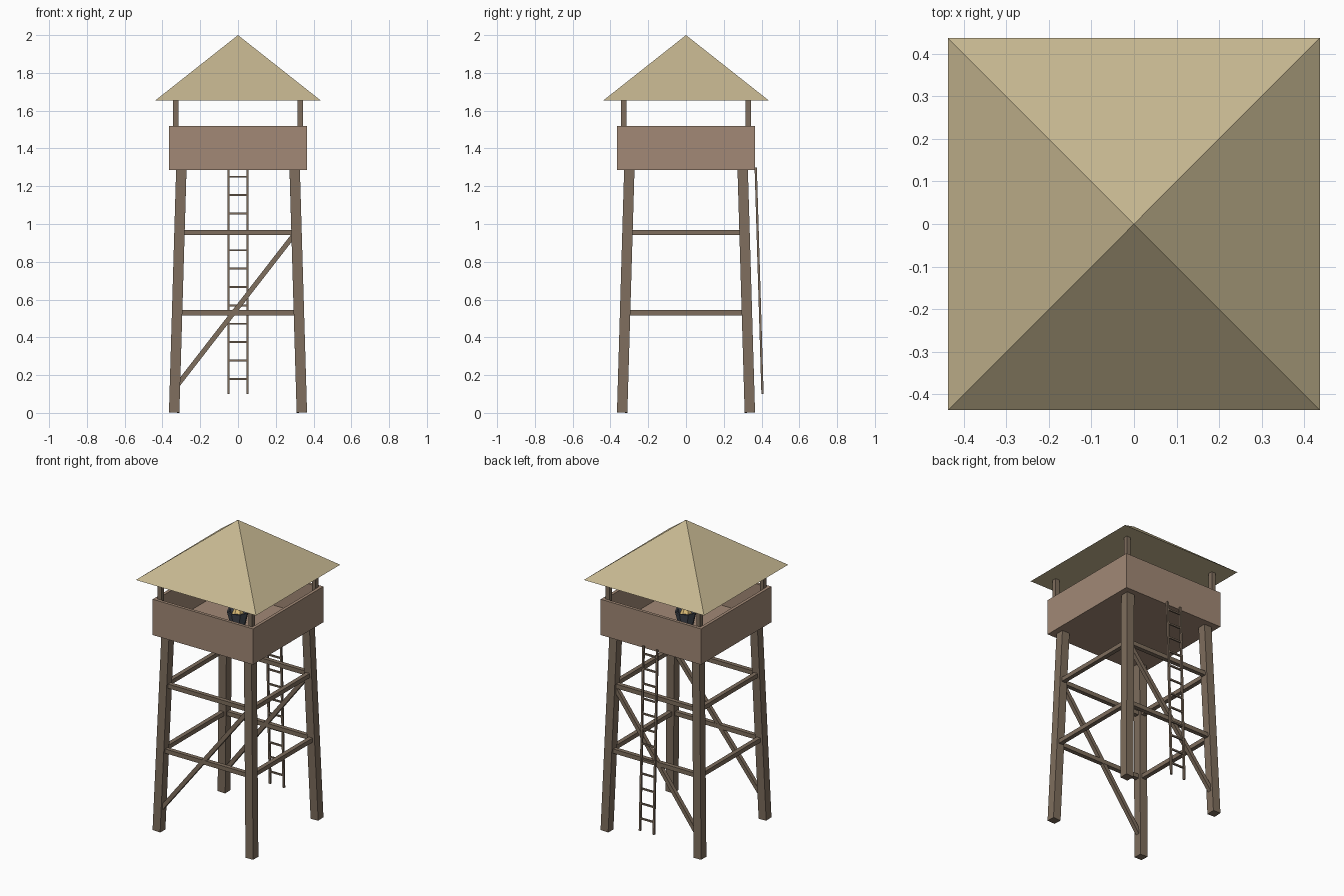
import bpy, bmesh, math
from mathutils import Vector, Matrix

if "Cube" in bpy.data.objects:
    bpy.data.objects.remove(bpy.data.objects["Cube"])


def material(name, rgb):
    m = bpy.data.materials.new(name)
    m.diffuse_color = (*rgb, 1)
    m.use_nodes = True
    m.node_tree.nodes["Principled BSDF"].inputs["Base Color"].default_value = m.diffuse_color
    return m


TIMBER = material("timber", (0.21, 0.155, 0.11))
PLANK = material("plank", (0.36, 0.25, 0.18))
THATCH = material("thatch", (0.56, 0.47, 0.28))
IRON = material("iron", (0.07, 0.08, 0.10))
FLAME = material("flame", (0.85, 0.60, 0.22))


def finish(name, bm, mat):
    bmesh.ops.recalc_face_normals(bm, faces=bm.faces)
    me = bpy.data.meshes.new(name)
    bm.to_mesh(me)
    bm.free()
    me.materials.append(mat)
    ob = bpy.data.objects.new(name, me)
    bpy.context.collection.objects.link(ob)
    return ob


def beam(name, a, b, w, ref=(1, 0, 0), mat=TIMBER, d=None):
    """Square-cut bar from a to b; ref sets the direction of its width."""
    a, b = Vector(a), Vector(b)
    z = (b - a).normalized()
    x = Vector(ref)
    x = (x - z * x.dot(z)).normalized()
    y = z.cross(x)
    rot = Matrix((x, y, z)).transposed().to_4x4()
    scale = Matrix.Diagonal((w, d or w, (b - a).length, 1))
    bm = bmesh.new()
    bmesh.ops.create_cube(bm, size=1, matrix=Matrix.Translation((a + b) / 2) @ rot @ scale)
    return finish(name, bm, mat)


def cone(name, r1, r2, z1, z2, sides, mat, turn=0.0, at=(0, 0)):
    bm = bmesh.new()
    mtx = Matrix.Translation((*at, (z1 + z2) / 2)) @ Matrix.Rotation(turn, 4, 'Z')
    bmesh.ops.create_cone(bm, cap_ends=True, segments=sides, radius1=r1, radius2=r2,
                          depth=z2 - z1, matrix=mtx)
    return finish(name, bm, mat)


def leg_at(z):
    # distance of the leg centre line from the axis at height z
    return 0.338 - 0.038 * z / 1.29


# Splayed legs and roof posts
for sx in (-1, 1):
    for sy in (-1, 1):
        p, q = leg_at(0), leg_at(1.29)
        beam("leg", (sx * p, sy * p, 0.002), (sx * q, sy * q, 1.29), 0.055)
        beam("roof_post", (sx * 0.33, sy * 0.33, 1.30), (sx * 0.33, sy * 0.33, 1.66), 0.028)

# Horizontal rails on all four sides
for z in (0.53, 0.955):
    r = leg_at(z)
    for s in (-1, 1):
        beam("cross_rail", (-r, s * r, z), (r, s * r, z), 0.028, (0, 0, 1))
        beam("side_rail", (s * r, -r, z), (s * r, r, z), 0.028, (0, 0, 1))

# Diagonal braces, front and back
for s in (-1, 1):
    lo, hi = leg_at(0.13), leg_at(0.96)
    beam("diagonal_brace", (-lo, s * lo, 0.13), (hi, s * hi, 0.96), 0.026, (0, 1, 0))

# Platform floor and parapet walls
beam("platform_floor", (0, 0, 1.285), (0, 0, 1.312), 0.70, mat=PLANK)
for s in (-1, 1):
    beam("cross_wall", (0, s * 0.355, 1.285), (0, s * 0.355, 1.52), 0.73, mat=PLANK, d=0.02)
    beam("side_wall", (s * 0.355, 0, 1.285), (s * 0.355, 0, 1.52), 0.02, mat=PLANK, d=0.69)

# Pyramid roof
cone("roof", 0.437 * math.sqrt(2), 0, 1.655, 2.0, 4, THATCH, math.pi / 4)


# Ladder leaning on the back
def ladder_y(z):
    return 0.405 - 0.036 * (z - 0.1) / 1.2


for s in (-1, 1):
    beam("ladder_rail", (s * 0.05, ladder_y(0.1), 0.1), (s * 0.05, ladder_y(1.3), 1.3), 0.012)
for i in range(12):
    z = 0.18 + 0.0973 * i
    beam("ladder_rung", (-0.05, ladder_y(z), z), (0.05, ladder_y(z), z), 0.010, (0, 0, 1))

# Brazier: tapered bowl with open top, and flames
bm = bmesh.new()
rings = []
for r, z in ((0.045, 1.312), (0.068, 1.405), (0.058, 1.405), (0.048, 1.375)):
    rings.append([bm.verts.new((r * math.cos(k * math.pi / 4), r * math.sin(k * math.pi / 4), z))
                  for k in range(8)])
for lo, hi in zip(rings, rings[1:]):
    for k in range(8):
        bm.faces.new((lo[k], lo[(k + 1) % 8], hi[(k + 1) % 8], hi[k]))
bm.faces.new(rings[0])
bm.faces.new(rings[-1])
finish("brazier_bowl", bm, IRON)
cone("flame", 0.04, 0, 1.375, 1.47, 6, FLAME)
